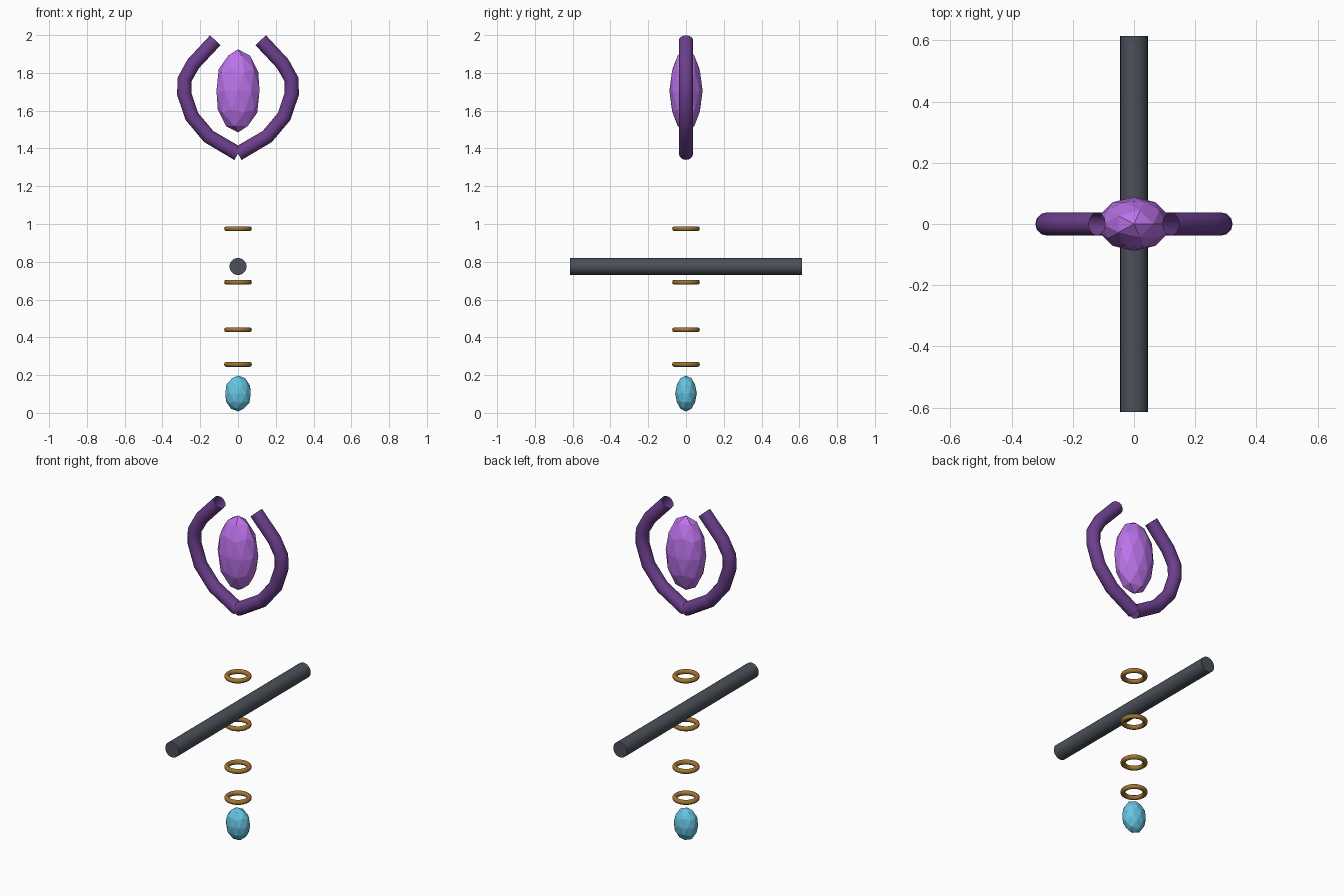
import bpy
import math

if "Cube" in bpy.data.objects:
    bpy.data.objects.remove(bpy.data.objects["Cube"])


def material(name, rgb):
    m = bpy.data.materials.new(name)
    m.diffuse_color = (*rgb, 1)
    m.use_nodes = True
    m.node_tree.nodes["Principled BSDF"].inputs["Base Color"].default_value = m.diffuse_color
    return m


violet = material("violet_crystal", (0.50, 0.17, 0.82))
purple = material("purple_metal", (0.15, 0.05, 0.27))
gold = material("gold", (0.35, 0.18, 0.03))
iron = material("dark_iron", (0.07, 0.08, 0.10))
cyan = material("cyan_crystal", (0.13, 0.55, 0.76))


def finish(name, mat, smooth=False):
    ob = bpy.context.object
    ob.name = name
    ob.data.materials.append(mat)
    if smooth:
        bpy.ops.object.shade_smooth_by_angle(angle=math.radians(40))
    return ob


def crystal(name, z, dims, mat):
    bpy.ops.mesh.primitive_ico_sphere_add(subdivisions=2, radius=1, location=(0, 0, z))
    ob = finish(name, mat)
    ob.scale = [d / s for d, s in zip(dims, ob.dimensions)]


# Faceted crystals at the head and the foot
crystal("head_crystal", 1.705, (0.228, 0.176, 0.44), violet)
crystal("foot_crystal", 0.103, (0.135, 0.115, 0.19), cyan)

# Shaft lying front to back
bpy.ops.mesh.primitive_cylinder_add(vertices=24, radius=0.045, depth=1.23,
                                    location=(0, 0, 0.775), rotation=(math.pi / 2, 0, 0))
finish("shaft", iron, True)

# Decorative rings
for i, z in enumerate((0.257, 0.44, 0.692, 0.975)):
    bpy.ops.mesh.primitive_torus_add(major_radius=0.06, minor_radius=0.0135,
                                     major_segments=32, minor_segments=10, location=(0, 0, z))
    finish(f"ring_{i + 1}", gold, True)

# Open-ended tube prongs curling around the head crystal
PATH = [(0, 1.372), (0.155, 1.463), (0.245, 1.57), (0.285, 1.69),
        (0.283, 1.765), (0.237, 1.848), (0.12, 1.973)]
for name, side in (("left_prong", -1), ("right_prong", 1)):
    cu = bpy.data.curves.new(name, 'CURVE')
    cu.dimensions = '3D'
    cu.bevel_depth = 0.038
    cu.bevel_resolution = 4
    sp = cu.splines.new('POLY')
    sp.points.add(len(PATH) - 1)
    for p, (x, z) in zip(sp.points, PATH):
        p.co = (side * x, 0, z, 1)
    sp.use_smooth = True
    cu.materials.append(purple)
    bpy.context.collection.objects.link(bpy.data.objects.new(name, cu))
